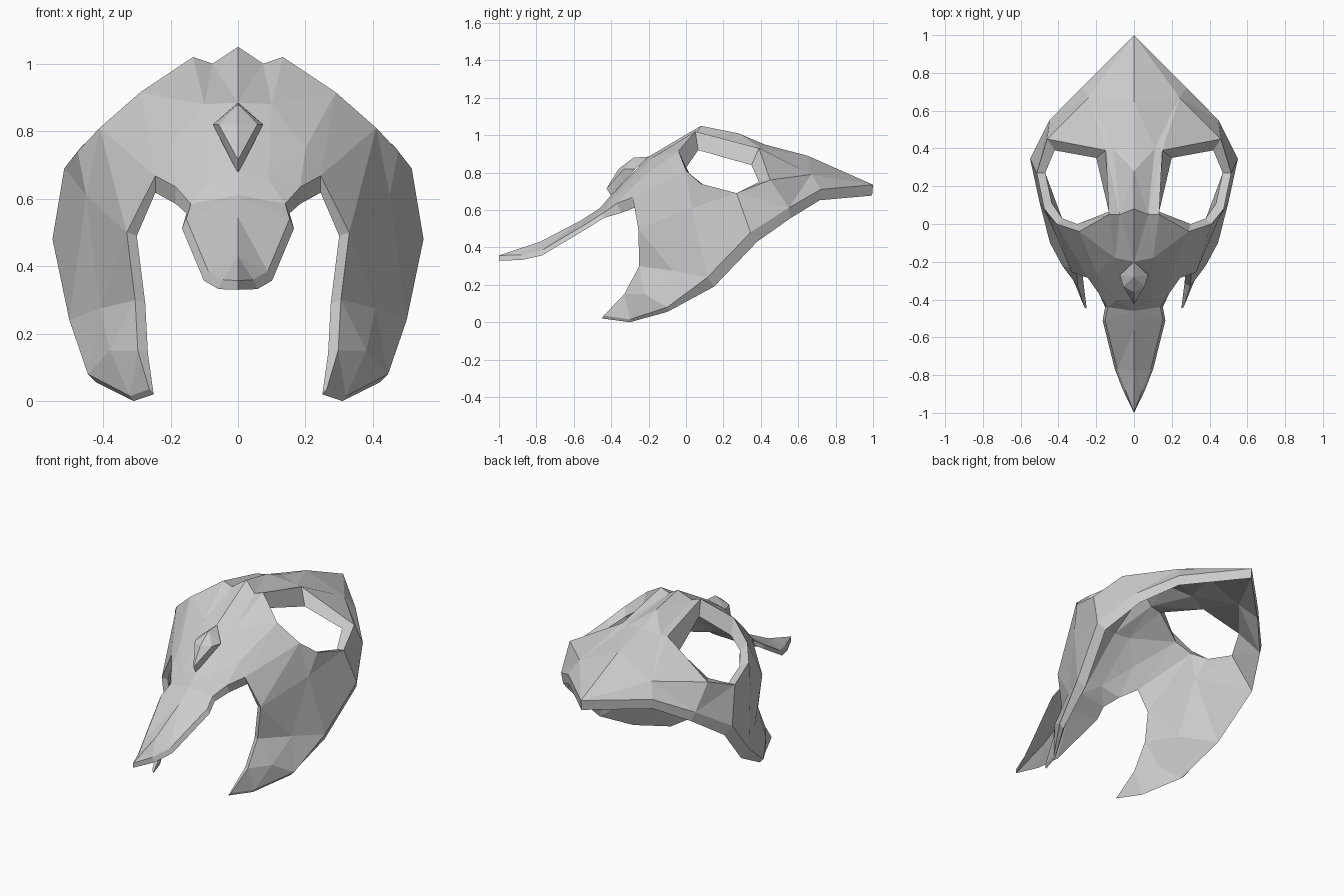
import bpy, bmesh
from mathutils import Vector as V

if "Cube" in bpy.data.objects:
    bpy.data.objects.remove(bpy.data.objects["Cube"], do_unlink=True)

bone = bpy.data.materials.new("plain_grey")
bone.use_nodes = True
bone.diffuse_color = (0.6, 0.6, 0.6, 1)
bone.node_tree.nodes["Principled BSDF"].inputs["Base Color"].default_value = bone.diffuse_color


def path(*points):
    return [V(p) for p in points]


def zip_strip(bm, left, right):
    """Fill between two paths with triangles, taking the shorter diagonal."""
    i = j = 0
    while i < len(left) - 1 or j < len(right) - 1:
        more_l, more_r = i < len(left) - 1, j < len(right) - 1
        step_left = more_l and (not more_r or (left[i + 1] - right[j]).length
                                <= (left[i] - right[j + 1]).length)
        tip = left[i + 1] if step_left else right[j + 1]
        bm.faces.new([bm.verts.new(p) for p in (left[i], right[j], tip)])
        if step_left:
            i += 1
        else:
            j += 1


def weld(bm, outward):
    """Join the strips and turn all faces outward."""
    bmesh.ops.remove_doubles(bm, verts=bm.verts, dist=0.001)
    bmesh.ops.recalc_face_normals(bm, faces=bm.faces)
    if sum(f.normal.dot(outward) * f.calc_area() for f in bm.faces) < 0:
        bmesh.ops.reverse_faces(bm, faces=bm.faces)
    bm.normal_update()


def thicken(bm, wall, lips):
    """Add an inner skin; rim points follow their own lip offset."""
    offsets = {p.to_tuple(4): V(move) for points, move in lips for p in points}
    faces = list(bm.faces)
    rims = [e.link_loops[0] for e in bm.edges
            if e.is_boundary and max(v.co.x for v in e.verts) > 0.001]
    inner = {}
    for v in list(bm.verts):
        thin = min(1, max(.4, 1 + (v.co.y + .1) * 1.2))
        move = offsets.get(v.co.to_tuple(4), -wall * thin * v.normal)
        spot = v.co + move
        if v.co.x < 0.001:
            spot.x = 0
        inner[v] = bm.verts.new(spot)
    for f in faces:
        bm.faces.new([inner[v] for v in reversed(f.verts)])
    for loop in rims:
        a, b = loop.vert, loop.link_loop_next.vert
        bm.faces.new((b, a, inner[a], inner[b]))


def link_mirrored(bm, name):
    mesh = bpy.data.meshes.new(name)
    bm.to_mesh(mesh)
    bm.free()
    mesh.materials.append(bone)
    obj = bpy.data.objects.new(name, mesh)
    bpy.context.collection.objects.link(obj)
    obj.modifiers.new("mirror", "MIRROR")


# centre ridge, from beak tip over the crown to the back point
ridge_front = path((0, -1, .357), (0, -.78, .43), (0, -.56, .545), (0, -.46, .61),
                   (0, -.4, .68), (0, -.2, .885), (0, .08, 1.05))
ridge_back = path((0, .08, 1.05), (0, .28, 1.01), (0, .42, .95), (0, .65, .89), (0, 1, .735))
# beak edge, running into the notch between beak and cheek
beak_edge = path((.045, -.88, .36), (.088, -.77, .385), (.153, -.51, .54), (.14, -.44, .585))
notch = path((.185, -.37, .635), (.245, -.285, .668))
# forehead planes and the shallow groove beside the ridge
snout, brow, temple = path((.09, -.4, .655), (.1, -.18, .88), (.2, -.26, .75))
groove = path((.075, .05, 1), (.11, .4, .93))
# eye opening from the inner front corner, with its inner edge
eye = path((.133, .05, 1.02), (.15, .39, .93), (.46, .45, .76), (.515, .27, .69),
           (.475, .08, .74), (.41, 0, .81), (.29, -.04, .915))
eye_lip = path((0, .015, -.1), (.05, -.04, -.09), (-.04, -.06, -.01), (-.045, 0, -.005),
               (-.04, .03, -.02), (-.03, .03, -.04), (.01, .04, -.09))
# cheek: front edge, middle planes and rear rim
cheek_front = path((.245, -.285, .668), (.33, -.255, .5), (.305, -.25, .3), (.297, -.33, .15), (.263, -.44, .035))
cheek_mid = path((.45, .03, .61), (.408, -.07, .275), (.38, -.22, .15), (.32, -.3, .015))
cheek_rear = path((.55, .345, .48), (.5, .115, .24), (.445, -.1, .08))
# rear shield
shield, rim_corner, rim_side = path((.24, .67, .79), (.447, .55, .612), (.28, .72, .71))

bm = bmesh.new()
inner_brow = [beak_edge[-1], snout, brow]
zip_strip(bm, ridge_front, beak_edge[:-1] + inner_brow + groove[:1])
zip_strip(bm, inner_brow, [notch[0], temple, eye[6]])
zip_strip(bm, [brow], [groove[0], eye[0], eye[6]])
zip_strip(bm, [notch[0], temple, eye[6]], [notch[1]])
zip_strip(bm, cheek_front[:2], [eye[6], eye[5]])
zip_strip(bm, cheek_front[1:], [eye[5]] + cheek_mid)
zip_strip(bm, [eye[5]] + cheek_mid, [eye[4], eye[3]] + cheek_rear)
zip_strip(bm, [eye[3], cheek_rear[0]], [eye[2], rim_corner])
zip_strip(bm, ridge_back, groove + [shield])
zip_strip(bm, groove + [shield], eye[:2])
zip_strip(bm, [eye[1], shield, ridge_back[-1]], [eye[2], rim_corner, rim_side])
weld(bm, V((1, 0, 1)))
thicken(bm, 0.065, [([p], move) for p, move in zip(eye, eye_lip)] + [
    (ridge_front[:1], (0, 0, -.027)),
    (beak_edge, (.013, 0, -.028)),
    (notch, (0, .025, -.05)),
    (cheek_front[1:4], (-.03, .015, -.01)),
    (cheek_front[4:], (-.013, -.01, -.015)),
    (cheek_mid[3:], (-.01, 0, -.015)),
    (cheek_rear[:2], (-.028, .035, -.05)),
    (cheek_rear[2:], (-.025, 0, -.025)),
    ([rim_corner], (-.02, .01, -.055)),
    ([rim_side, ridge_back[-1]], (0, -.005, -.058)),
])
link_mirrored(bm, "mask_shell")

# raised diamond on the forehead
bm = bmesh.new()
base = path((0, -.2, .885), (.075, -.27, .82), (0, -.4, .675))
face = path((0, -.28, .88), (.057, -.33, .82), (0, -.425, .715))
zip_strip(bm, base, face)
zip_strip(bm, face, [V((0, -.36, .82))])
weld(bm, V((0, -1, 0)))
link_mirrored(bm, "forehead_diamond")
